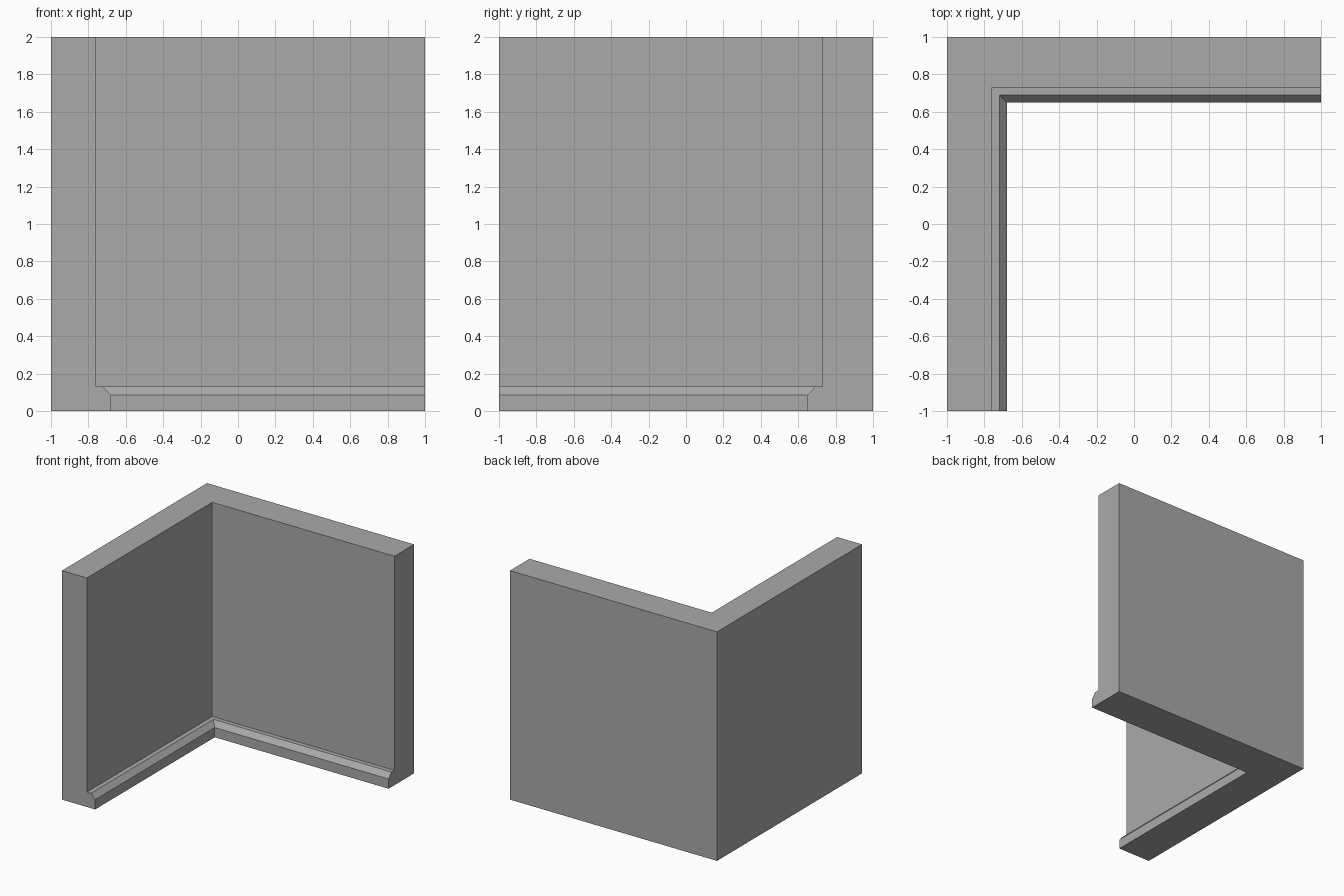
import bpy
import bmesh

cube = bpy.data.objects.get("Cube")
if cube:
    bpy.data.objects.remove(cube, do_unlink=True)

# Plain grey plaster
grey = bpy.data.materials.new("plain_grey")
grey.use_nodes = True
colour = (0.4, 0.4, 0.4, 1)
grey.diffuse_color = colour
grey.node_tree.nodes["Principled BSDF"].inputs["Base Color"].default_value = colour

INNER_X, INNER_Y, HEIGHT = -0.76, 0.73, 2.0

# Wall section with chamfered skirting: (distance out from inner wall face, height)
inner_profile = [(0, HEIGHT), (0, 0.13), (0.04, 0.13), (0.08, 0.085), (0.08, 0)]
section = [(-1, 1, 0), (-1, 1, HEIGHT)]
section += [(INNER_X + d, INNER_Y - d, z) for d, z in inner_profile]

# Sweep the section along the left run, mitred at the corner, then the back run
bm = bmesh.new()
front_end = [bm.verts.new((x, -1, z)) for x, y, z in section]
corner = [bm.verts.new(p) for p in section]
side_end = [bm.verts.new((1, y, z)) for x, y, z in section]

for a, b in ((front_end, corner), (corner, side_end)):
    for i in range(len(section)):
        j = (i + 1) % len(section)
        bm.faces.new((a[i], a[j], b[j], b[i]))
bm.faces.new(front_end)
bm.faces.new(side_end)
bmesh.ops.recalc_face_normals(bm, faces=bm.faces)

mesh = bpy.data.meshes.new("corner_wall_with_skirting")
bm.to_mesh(mesh)
bm.free()
mesh.materials.append(grey)
wall = bpy.data.objects.new("corner_wall_with_skirting", mesh)
bpy.context.collection.objects.link(wall)
